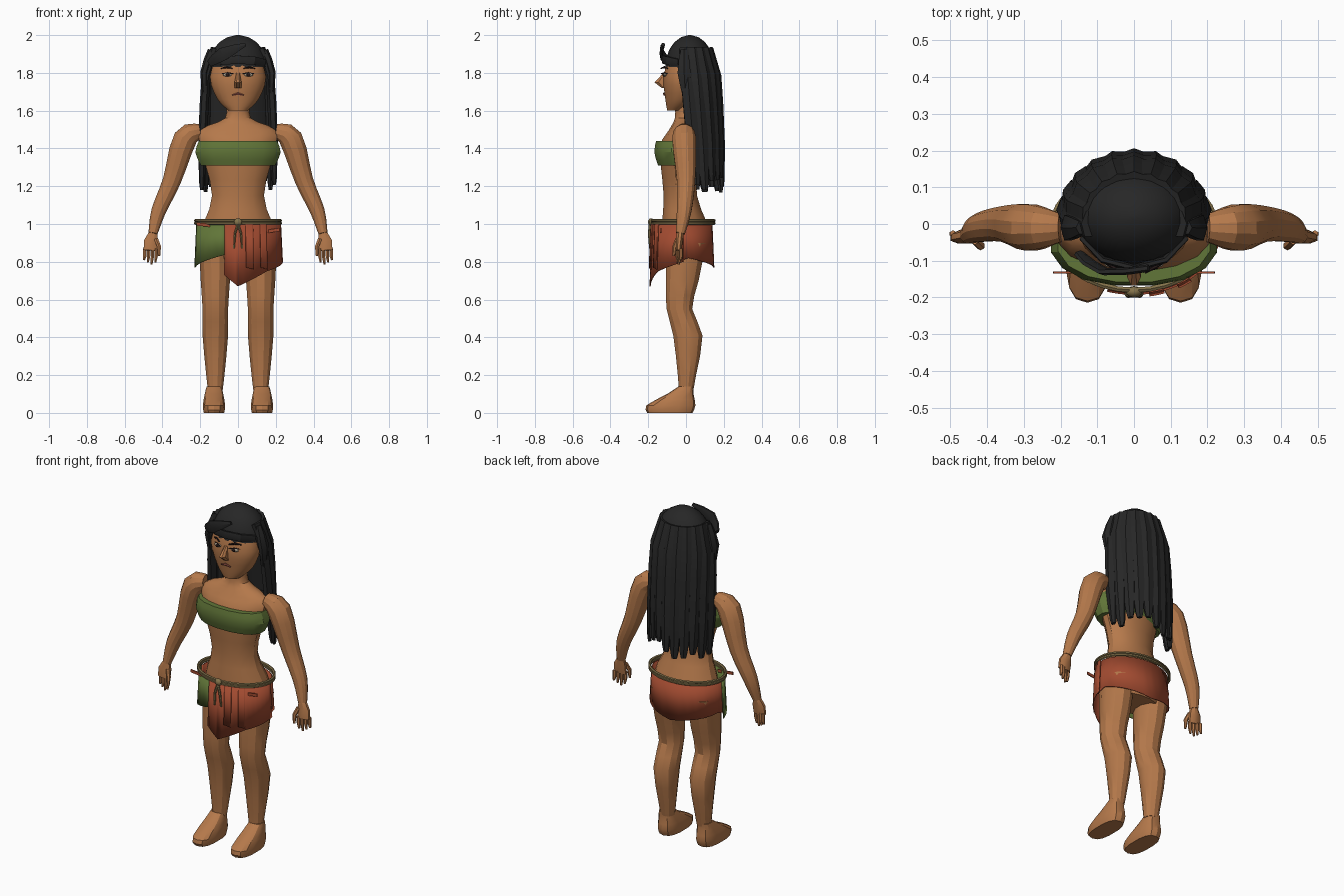
import bpy, bmesh, math, random
from mathutils import Vector

if "Cube" in bpy.data.objects:
    bpy.data.objects.remove(bpy.data.objects["Cube"])
random.seed(4)
made = []
ACROSS, UP = Vector((0, 1, 0)), Vector((0, 0, 1))


def material(name, *rgb):
    mat = bpy.data.materials.new(name)
    mat.use_nodes = True
    mat.diffuse_color = (*rgb, 1)
    node = next(n for n in mat.node_tree.nodes if n.type == "BSDF_PRINCIPLED")
    node.inputs["Base Color"].default_value = (*rgb, 1)
    return mat


SKIN = material("skin", .46, .19, .07)
HAIR = material("black hair", .02, .02, .02)
GREEN = material("green cloth", .12, .18, .04)
RED = material("red cloth", .36, .07, .03)
ROPE = material("rope", .23, .17, .07)
WHITE = material("eye white", .4, .34, .25)
DARK = material("dark brown", .02, .01, .01)
LIPS = material("lips", .25, .07, .05)


def finish(name, bm, mat):
    bmesh.ops.recalc_face_normals(bm, faces=bm.faces)
    mesh = bpy.data.meshes.new(name)
    bm.to_mesh(mesh)
    bm.free()
    mesh.materials.append(mat)
    part = bpy.data.objects.new(name, mesh)
    bpy.context.collection.objects.link(part)
    made.append(part)
    return part


def refine(rings, steps):
    """Pass a smooth curve through the key rings."""
    last, result = len(rings) - 1, []
    for i in range(last):
        before, start = rings[max(i - 1, 0)], rings[i]
        end, after = rings[i + 1], rings[min(i + 2, last)]
        go, stop = (end - before) / 2, (after - start) / 2
        for step in range(steps):
            t = step / steps
            ease = t * t * (3 - 2 * t)
            result.append(start.lerp(end, ease) + go * t * (1 - t) ** 2 - stop * t * t * (1 - t))
    return result + [rings[last]]


def loft(name, rings, mat, sides=6, ref=ACROSS, side=1, steps=1, closed=False, power=1):
    """Key rings are (x, y, z, width, depth); level ones when ref is None."""
    keys = [Vector((side * r[0], r[1], r[2], r[3], r[-1])) for r in rings]
    keys = refine(keys, steps)
    bm, rows, count = bmesh.new(), [], len(keys)
    centres = [Vector(key[:3]) for key in keys]
    for i, key in enumerate(keys):
        u, v = Vector((1, 0, 0)), ACROSS
        if ref:
            before = centres[i - 1] if i or closed else centres[i]
            after = centres[(i + 1) % count] if closed else centres[min(i + 1, count - 1)]
            along = (after - before).normalized()
            u = ref.cross(along).normalized()
            v = along.cross(u)
        row = []
        for j in range(sides):
            turn = math.tau * (j + .5) / sides
            c, s = (math.copysign(abs(f) ** power, f) for f in (math.cos(turn), math.sin(turn)))
            row.append(bm.verts.new(centres[i] + u * c * key[3] + v * s * key[4]))
        rows.append(row)
    for i in range(count if closed else count - 1):
        low, high = rows[i], rows[(i + 1) % count]
        for j in range(sides):
            k = (j + 1) % sides
            bm.faces.new((low[j], low[k], high[k], high[j]))
    if not closed:
        bm.faces.new(rows[0])
        bm.faces.new(rows[-1])
    return finish(name, bm, mat)


def stack(name, levels, mat, x=0, **options):
    """Level rings over one x; levels are (z, y, width, depth)."""
    return loft(name, [(x, y, z, *size) for z, y, *size in levels], mat, ref=None, **options)


def ball(name, place, size, mat):
    bm = bmesh.new()
    bmesh.ops.create_uvsphere(bm, u_segments=12, v_segments=8, radius=1)
    bmesh.ops.scale(bm, vec=size, verts=bm.verts)
    bmesh.ops.translate(bm, vec=place, verts=bm.verts)
    return finish(name, bm, mat)


def panel(name, hem, mat, out):
    """Cloth wrapped round the hips; hem lists (angle, bottom height)."""
    bm, columns = bmesh.new(), []
    for (start, z_start), (end, z_end) in zip(hem, hem[1:]):
        for step in range(7):
            f = step / 6
            turn = math.radians(start + (end - start) * f)
            columns.append([bm.verts.new(((.22 + grow) * math.cos(turn),
                                          (.16 + grow) * math.sin(turn) - .015, z))
                            for z, grow in ((1, out), (z_start + (z_end - z_start) * f, out + .01))])
    for left, right in zip(columns, columns[1:]):
        bm.faces.new((*left, *reversed(right)))
    bmesh.ops.remove_doubles(bm, verts=bm.verts, dist=.0001)
    finish(name, bm, mat).modifiers.new("thickness", "SOLIDIFY").thickness = .006


def face_line(name, x, z, half, thick, mat, side=1):
    """A short tapered stroke following the front of the face."""
    loft(name, [(x + half * k, -.115 + .3 * x * k * half / .03, z - thick * k * k,
                 thick * (1 - k * k / 2)) for k in (-1, 0, 1)], mat, side=side)


# Trunk
stack("torso", [(.8, 0, .15, .1), (.95, 0, .2, .13), (1.15, -.03, .14, .09),
                (1.4, -.04, .2, .1), (1.5, -.02, .2, .07),
                (1.56, -.01, .07, .05), (1.65, -.01, .07, .05)], SKIN, sides=16, steps=3)
stack("chest_wrap", [(1.31, -.05, .2, .1), (1.38, -.05, .23, .12), (1.44, -.05, .21, .11)],
      GREEN, sides=16, steps=2, power=.9)

# Head and face
stack("head", [(1.6, -.06, .05, .04), (1.66, -.03, .11, .08), (1.78, -.02, .15, .1),
               (1.93, 0, .1, .08)], SKIN, sides=20, steps=3)
stack("nose", [(1.8, -.11, .01), (1.75, -.13, .02, .04), (1.72, -.11, .02)], SKIN, sides=8)
face_line("mouth", 0, 1.69, .03, .008, LIPS)
for s in (1, -1):
    ball("eye", (s * .055, -.11, 1.79), (.025, .01, .01), WHITE)
    ball("iris", (s * .055, -.12, 1.79), (.01, .005, .01), DARK)
    face_line("upper_lid", .055, 1.8, .03, .004, DARK, s)
    face_line("eyebrow", .06, 1.83, .03, .006, DARK, s)

# Hair: domed cap, back mass, hanging strands, fringe and side locks
stack("hair_cap", [(1.83 + .17 * math.sin(a), .02, .16 * math.cos(a), .13 * math.cos(a))
                   for a in (0, .3, .6, .9, 1.2, 1.5)], HAIR, sides=18)
stack("hair_back", [(1.5, .09, .16, .05), (1.85, .06, .15, .08)], HAIR, sides=14)
STRANDS = 11
for i in range(STRANDS):
    offset = i / (STRANDS - 1) - .5
    end = random.uniform(1.16, 1.25)
    path = []
    for t in (0, .2, .4, .7, .95, 1):
        turn = math.radians(190 - 40 * t) * offset
        reach = .11 + .07 * t ** .3
        width = .04 * (1 - .6 * t ** 9)
        path.append((1.1 * reach * math.sin(turn), .01 + reach * math.cos(turn),
                     1.93 + (end - 1.93) * t, width, width * .6))
    loft("hair_strand", path, HAIR, ref=Vector((math.sin(3 * offset), math.cos(3 * offset), 0)))
loft("fringe", [(-.15, -.08, 1.85, .02, .01), (-.08, -.13, 1.9, .04, .01),
                (.04, -.12, 1.95, .01)], HAIR, steps=2)
loft("hairline", [(.15 * math.sin(a), .01 - .13 * math.cos(a), 1.84 + .03 * math.cos(a), .025, .01)
                  for a in (-1.2, -.6, 0, .6, 1.2)], HAIR)
for s in (1, -1):
    loft("side_lock", [(.14, -.01, 1.92, .02), (.18, -.01, 1.8, .04, .02), (.17, 0, 1.65, .01)],
         HAIR, ref=Vector((1, 0, 0)), side=s, steps=2)

# Limbs, mirrored
for s in (1, -1):
    loft("arm", [(.2, -.01, 1.49, .04), (.28, -.01, 1.45, .065), (.35, 0, 1.23, .05),
                 (.42, -.01, 1.07, .04), (.45, -.03, .95, .025)],
         SKIN, sides=12, side=s, steps=3)
    loft("palm", [(.45, -.03, .95, .025, .02), (.46, -.035, .91, .04, .02),
                  (.463, -.04, .86, .04, .015)], SKIN, sides=8, side=s)
    for i in range(4):
        x, y = .433 + .02 * i, -.045 + .006 * i
        loft("finger", [(x, y, .87, .01), (x, y, .83, .01),
                        (x + .005, y, .785 + .012 * abs(i - 1), .006)], SKIN, side=s)
    loft("thumb", [(.433, -.045, .92, .012), (.418, -.06, .88, .012), (.418, -.065, .83, .007)],
         SKIN, side=s)
    stack("leg", [(.9, 0, .09, .11), (.7, -.02, .08, .09), (.55, -.035, .07), (.41, .01, .07, .08),
                  (.2, .005, .05), (.12, 0, .04)], SKIN, x=.12, sides=12, side=s, steps=2)
    stack("foot", [(0, -.085, .055, .12), (.04, -.08, .06, .13), (.1, -.03, .05, .07),
                   (.14, 0, .04)], SKIN, x=.127, sides=14, side=s, steps=2, power=.75)

# Skirt panels and folded cloth ends
panel("back_skirt", [(-10, .8), (10, .82), (90, .77), (170, .82), (190, .8)], RED, -.005)
panel("green_skirt", [(185, .77), (255, .84)], GREEN, .002)
panel("front_skirt", [(252, .73), (270, .67), (310, .75), (360, .8)], RED, .008)
for angle in (280, 300):
    panel("pleat", [(angle, .77), (angle + 10, .76)], RED, .015)
for inner, outer, z in ((-.12, -.22, .99), (.15, .22, .96)):
    loft("cloth_end", [(inner, -.132, z, .012, .004), (outer, -.132, z + .01, .012, .004)],
         RED, sides=4)

# Rope belt with knot and tails
ring = [math.tau * i / 32 for i in range(32)]
for z in (1.004, 1.018):
    loft("rope_belt", [(.225 * math.cos(a), .165 * math.sin(a) - .015, z, .008) for a in ring],
         ROPE, ref=UP, closed=True)
ball("belt_knot", (0, -.185, 1.01), (.022, .016, .02), ROPE)
for s in (1, -1):
    loft("rope_tail", [(0, -.19, 1, .007), (.016, -.195, .95, .007), (.022, -.19, .87, .005)],
         ROPE, side=s)

# Smooth shading with crisp edges
for part in made:
    part.select_set(True)
bpy.context.view_layer.objects.active = made[0]
bpy.ops.object.shade_smooth_by_angle(angle=math.radians(28))
